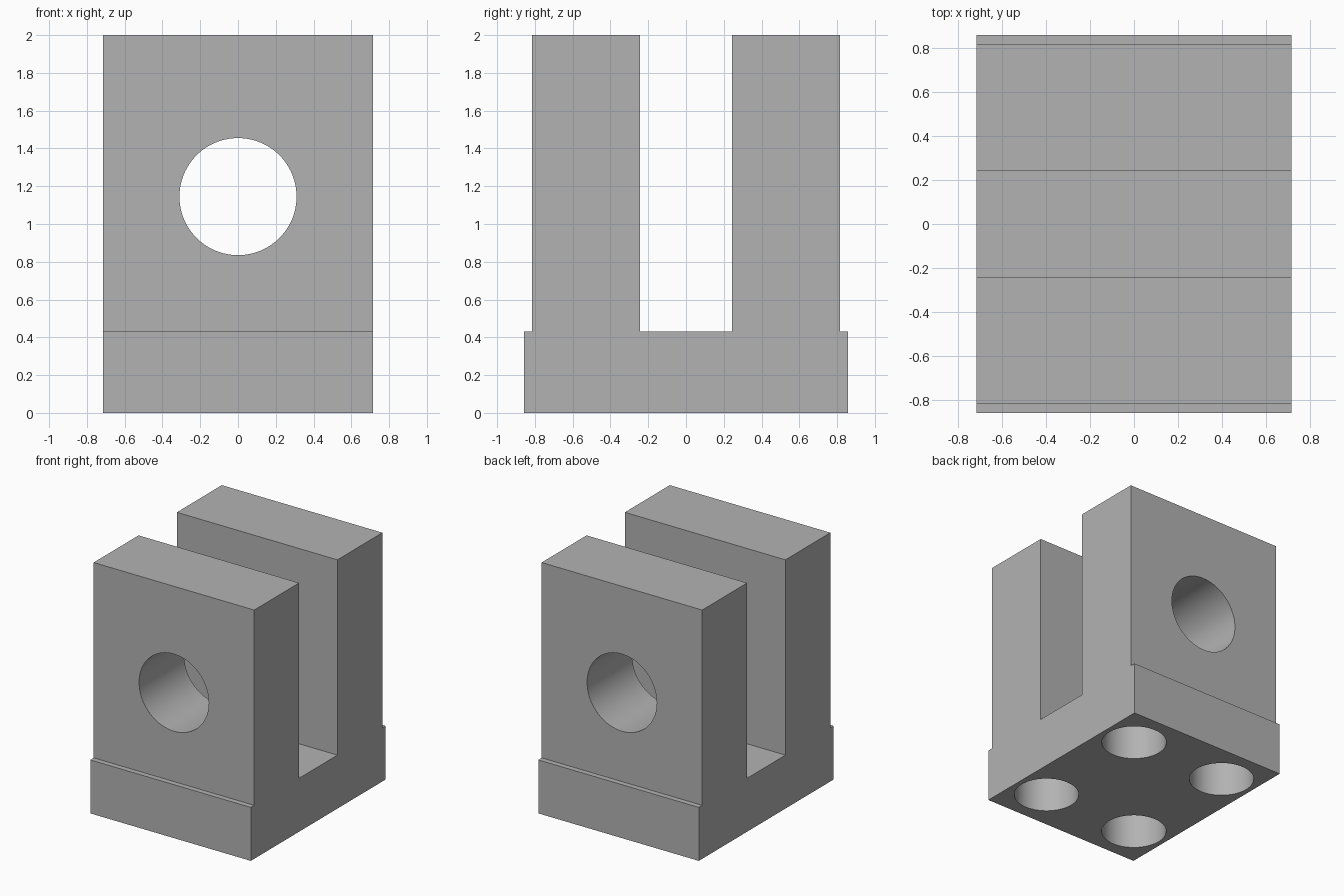
import bpy
import bmesh
from math import pi, radians

cube = bpy.data.objects.get("Cube")
if cube:
    bpy.data.objects.remove(cube, do_unlink=True)

# Main dimensions
HALF_WIDTH = 0.714
BASE_Y, BASE_TOP = 0.857, 0.43
ARM_OUTER, ARM_INNER, TOP = 0.814, 0.243, 2.0
PIN_RADIUS, PIN_Z = 0.31, 1.145
BOLT_RADIUS, BOLT_X, BOLT_Y = 0.243, 0.43, 0.514

grey = bpy.data.materials.new("plain grey")
grey.use_nodes = True
grey.diffuse_color = (0.45, 0.45, 0.45, 1)
grey.node_tree.nodes["Principled BSDF"].inputs["Base Color"].default_value = grey.diffuse_color

# Clevis body: a mirrored side profile extruded across the width
half = [(BASE_Y, 0), (BASE_Y, BASE_TOP), (ARM_OUTER, BASE_TOP),
        (ARM_OUTER, TOP), (ARM_INNER, TOP), (ARM_INNER, BASE_TOP)]
profile = half + [(-y, z) for y, z in reversed(half)]

bm = bmesh.new()
face = bm.faces.new([bm.verts.new((-HALF_WIDTH, y, z)) for y, z in profile])
extruded = bmesh.ops.extrude_face_region(bm, geom=[face])
verts = [v for v in extruded["geom"] if isinstance(v, bmesh.types.BMVert)]
bmesh.ops.translate(bm, verts=verts, vec=(2 * HALF_WIDTH, 0, 0))
bmesh.ops.recalc_face_normals(bm, faces=bm.faces)
mesh = bpy.data.meshes.new("clevis_block")
bm.to_mesh(mesh)
bm.free()
block = bpy.data.objects.new("clevis_block", mesh)
bpy.context.collection.objects.link(block)
mesh.materials.append(grey)


def drill(radius, depth, location, rotation=(0, 0, 0)):
    """Cut a round hole into the block, then discard the cutter."""
    bpy.ops.mesh.primitive_cylinder_add(vertices=96, radius=radius, depth=depth,
                                        location=location, rotation=rotation)
    cutter = bpy.context.object
    cutter.hide_render = True
    cutter.data.materials.append(grey)
    mod = block.modifiers.new("hole", 'BOOLEAN')
    mod.operation, mod.solver, mod.object = 'DIFFERENCE', 'EXACT', cutter
    bpy.ops.object.select_all(action='DESELECT')
    block.select_set(True)
    bpy.context.view_layer.objects.active = block
    bpy.ops.object.modifier_apply(modifier=mod.name)
    bpy.data.objects.remove(cutter, do_unlink=True)


# Pin hole through both arms
drill(PIN_RADIUS, 3, (0, 0, PIN_Z), (pi / 2, 0, 0))

# Four blind bolt holes in the underside, as deep as the base
for sx in (-1, 1):
    for sy in (-1, 1):
        drill(BOLT_RADIUS, 2 * BASE_TOP, (sx * BOLT_X, sy * BOLT_Y, 0))

bpy.ops.object.shade_smooth_by_angle(angle=radians(30))
